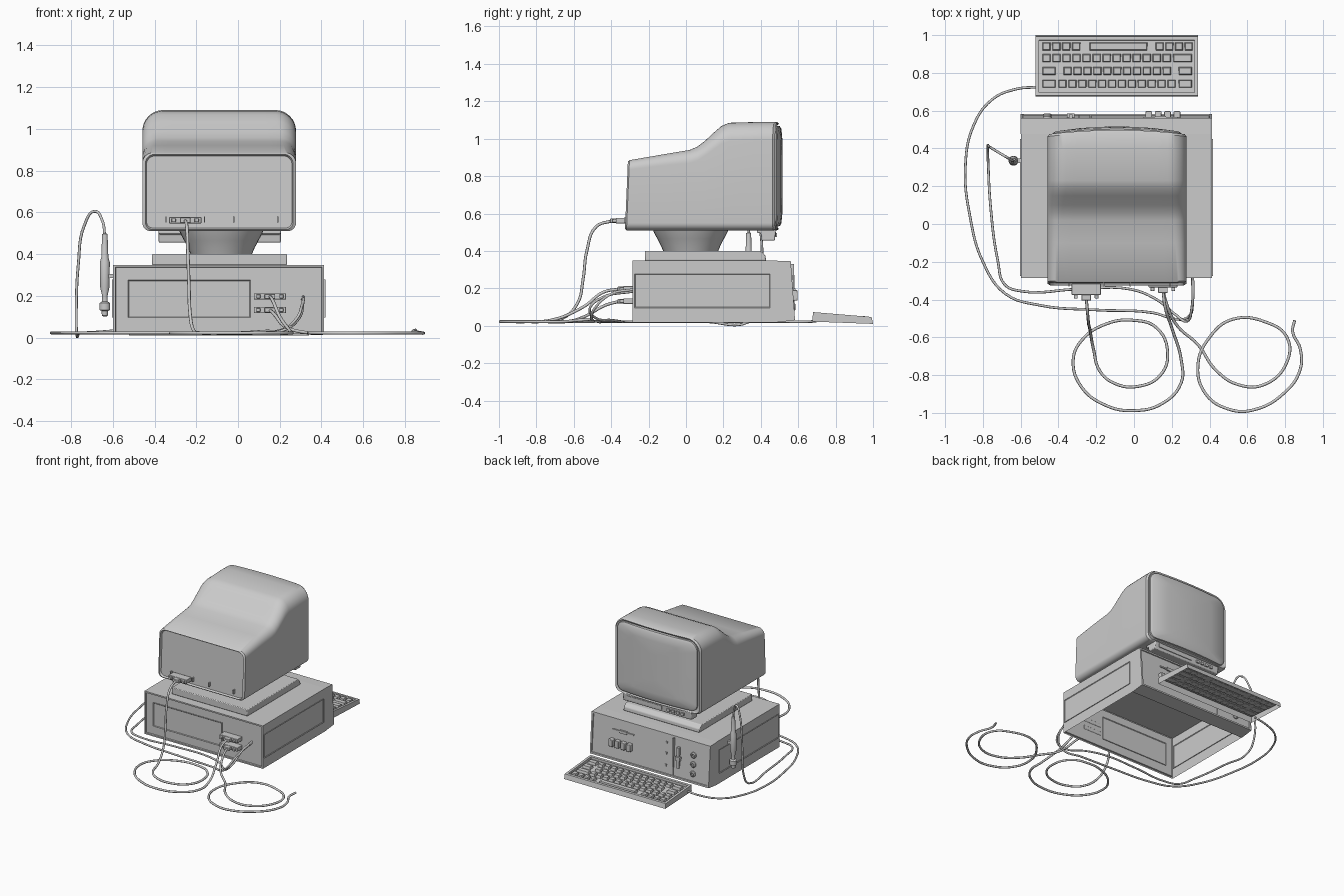
import bpy, bmesh
from math import sin, cos, pi, radians

if "Cube" in bpy.data.objects:
    bpy.data.objects.remove(bpy.data.objects["Cube"])


def finish(name, bm, bevel=0, normals=True):
    if normals:
        bmesh.ops.recalc_face_normals(bm, faces=bm.faces)
    me = bpy.data.meshes.new(name)
    bm.to_mesh(me)
    bm.free()
    me.shade_smooth()
    me.set_sharp_from_angle(angle=radians(32))
    ob = bpy.data.objects.new(name, me)
    bpy.context.collection.objects.link(ob)
    if bevel:
        m = ob.modifiers.new("bevel", 'BEVEL')
        m.width, m.segments = bevel, 2
    return ob


def add_box(bm, x0, x1, y0, y1, z0, z1, taper=0):
    v = [bm.verts.new(p) for p in (
        (x0, y0, z0), (x1, y0, z0), (x1, y1, z0), (x0, y1, z0),
        (x0 + taper, y0 + taper, z1), (x1 - taper, y0 + taper, z1),
        (x1 - taper, y1 - taper, z1), (x0 + taper, y1 - taper, z1))]
    ids = ((0, 3, 2, 1), (4, 5, 6, 7), (0, 1, 5, 4), (1, 2, 6, 5), (2, 3, 7, 6), (3, 0, 4, 7))
    return [bm.faces.new([v[i] for i in f]) for f in ids]


def box(name, *b, bevel=0, taper=0):
    bm = bmesh.new()
    add_box(bm, *b, taper=taper)
    return finish(name, bm, bevel)


def prism(bm, profile, x0, x1):
    """Extrude a yz outline along x."""
    a = [bm.verts.new((x0, y, z)) for y, z in profile]
    b = [bm.verts.new((x1, y, z)) for y, z in profile]
    n = len(a)
    fs = [bm.faces.new((a[i], a[(i + 1) % n], b[(i + 1) % n], b[i])) for i in range(n)]
    bm.faces.new(a)
    bm.faces.new(b[::-1])
    bmesh.ops.recalc_face_normals(bm, faces=bm.faces)
    return fs


def loft(bm, rings):
    vs = [[bm.verts.new(p) for p in r] for r in rings]
    n = len(vs[0])
    for a, b in zip(vs, vs[1:]):
        for i in range(n):
            bm.faces.new((a[i], a[(i + 1) % n], b[(i + 1) % n], b[i]))
    bm.faces.new(vs[0])
    bm.faces.new(vs[-1][::-1])


def lathe(name, profile, x, y, n=28):
    bm = bmesh.new()
    loft(bm, [[(x + r * cos(2 * pi * i / n), y + r * sin(2 * pi * i / n), z)
               for i in range(n)] for r, z in profile])
    return finish(name, bm)


CX, HW = -0.09, 0.368          # monitor centre and half width


def ring(y, hw, z0, z1, rt, rb, bulge=0, shear=0):
    """Rounded rectangle at depth y, bowed towards +y in the middle."""
    pts = []
    for sx, sz, a0, r in ((1, 1, 0, rt), (-1, 1, 90, rt), (-1, -1, 180, rb), (1, -1, 270, rb)):
        cx, cz = sx * (hw - r), (z1 if sz > 0 else z0) - sz * r
        for k in range(9):
            a = radians(a0 + k * 11.25)
            pts.append((cx + r * cos(a), cz + r * sin(a)))
        if sz != 0 and sx == sz:          # extra points along top and bottom edges
            pts += [(cx - sx * 2 * (hw - r) * k / 10, cz + sz * r) for k in range(1, 10)]
    return [(CX + x, y + bulge * (1 - (x / HW) ** 2) + shear * (z - z0), z) for x, z in pts]


# monitor housing
rings = [ring(-.312, HW - .02, .525, .87, .04, .03, shear=.042),
         ring(-.326, HW - .014, .518, .878, .045, .035, shear=.042)]
for y, z1, r in ((-.318, .885, .05), (-.1, .92, .06), (.02, .94, .07), (.06, .957, .075),
                 (.1, .987, .08), (.15, 1.034, .09), (.19, 1.068, .095), (.23, 1.085, .1), (.4, 1.09, .1)):
    rings.append(ring(y, HW, .51, z1, r, .04, shear=.042 if y < -.3 else 0))
rings += [ring(.463, HW, .51, 1.09, .1, .04, .022), ring(.475, HW - .01, .517, 1.083, .095, .04, .022),
          ring(.468, HW - .022, .527, 1.072, .085, .04, .022)]
bm = bmesh.new()
loft(bm, rings)
finish("monitor_housing", bm)

# bowed screen
bm = bmesh.new()
loft(bm, [ring(.455, .343, .53, 1.07, .07, .05, .025), ring(.477, .34, .533, 1.067, .07, .05, .025),
          ring(.485, .325, .548, 1.052, .06, .045, .025), ring(.488, .2, .6, 1.0, .04, .03, .027),
          ring(.489, .06, .7, .9, .02, .02, .027)])
finish("screen", bm)

# control strip under the screen
bm = bmesh.new()
prism(bm, [(.38, .515), (.38, .495), (.4, .495), (.405, .455), (.475, .455), (.48, .515)], -.38, .205)
finish("control_strip", bm, .006)
bm = bmesh.new()
add_box(bm, -.13, .17, .475, .482, .475, .5)
for i in range(4):
    add_box(bm, -.2 - i * .04, -.175 - i * .04, .475, .487, .475, .495)
finish("control_buttons", bm)

# vents on the monitor rear
bm = bmesh.new()
for x in (-.345, -.16, -.02, .19):
    add_box(bm, x - .003, x + .003, -.332, -.31, .55, .58)
finish("monitor_rear_slots", bm)

# swivel stand
lathe("swivel_neck", [(.145, .395), (.16, .43), (.178, .465), (.192, .49), (.203, .515)], -.08, .025, 36)
bm = bmesh.new()
prism(bm, [(-.22, .348), (-.22, .4), (.4, .4), (.425, .375), (.428, .348)], -.412, .235)
finish("stand_plate", bm, .005)

# hollow case, open underneath, with recessed rear
bm = bmesh.new()
f = add_box(bm, -.598, .413, -.287, .476, .017, .348)
bmesh.ops.recalc_face_normals(bm, faces=bm.faces)
bmesh.ops.inset_individual(bm, faces=[f[2]], thickness=.015, depth=0)
bmesh.ops.inset_individual(bm, faces=[f[2]], thickness=.003, depth=-.01)
bmesh.ops.delete(bm, geom=[f[0]], context='FACES')
finish("case_shell", bm, normals=False)


def framed(name, *b, axis):
    """Thin panel whose two broad faces are inset."""
    bm = bmesh.new()
    fs = add_box(bm, *b)
    bmesh.ops.recalc_face_normals(bm, faces=bm.faces)
    bmesh.ops.inset_individual(bm, faces=[f for f in fs if abs(f.normal[axis]) > .9],
                               thickness=.006, depth=-.004)
    finish(name, bm)


framed("rear_panel", -.527, .06, -.284, -.272, .095, .275, axis=1)
for side, x in (("left", -.598), ("right", .413)):
    framed(side + "_side_panel", x - .005, x + .005, -.275, .45, .096, .277, axis=0)

# front bezel
bm = bmesh.new()
fs = prism(bm, [(.476, .017), (.583, .03), (.56, .345), (.476, .348)], -.6, .413)
bmesh.ops.inset_individual(bm, faces=[fs[1]], thickness=.018, depth=0)
bmesh.ops.inset_individual(bm, faces=[fs[1]], thickness=.003, depth=-.007)
finish("front_bezel", bm, normals=False)


def front_y(z):
    return .576 - .07 * (z - .03)


# front details: badge bar, push buttons, key switch, jacks
bm = bmesh.new()
for x0, x1, z0, z1, d in ((.05, .23, .252, .262, .007), (.11, .17, .246, .268, .01),
                          (-.295, -.288, .04, .33, .003), (-.345, -.325, .11, .27, .01),
                          (-.355, -.315, .17, .2, .018)):
    add_box(bm, x0, x1, front_y(z1) - .02, front_y(z0) + d, z0, z1)
for z in (.1, .19, .27):
    add_box(bm, -.235, -.222, .54, front_y(z) + .006, z, z + .014)
finish("front_trim", bm)
bm = bmesh.new()
for i in range(4):
    x = .06 + i * .05
    add_box(bm, x, x + .035, .55, .597, .135, .19)
finish("front_buttons", bm, .004)
for i, z in enumerate((.1, .17, .24)):
    k = lathe(f"front_jack_{i}", [(.022, -.02), (.022, .008), (.016, .014), (.01, .014), (.01, .004)], 0, 0, 20)
    k.location = (-.46, front_y(z), z)
    k.rotation_euler.x = -pi / 2

# keyboard shell, open underneath
KX0, KX1, KY0, KY1 = -.522, .34, .675, 1.0


def key_z(y):
    return .073 - (y - KY0) * .08


bm = bmesh.new()
fs = prism(bm, [(KY0, .022), (KY0 + .004, .073), (KY1 - .008, .047), (KY1, .01)], KX0, KX1)
bmesh.ops.inset_individual(bm, faces=[fs[1]], thickness=.026, depth=0)
bmesh.ops.inset_individual(bm, faces=[fs[1]], thickness=.002, depth=-.018)
bmesh.ops.delete(bm, geom=[fs[3]], context='FACES')
finish("keyboard_shell", bm, normals=False)

# keys: per row, y then (start, end, count)
bm = bmesh.new()
for y, groups in ((.94, ((-.49, -.28, 4), (-.24, .075, 1), (.11, .315, 4))),
                  (.878, ((-.49, .2, 13), (.203, .312, 1))),
                  (.81, ((-.49, -.41, 1), (-.378, .2, 11), (.232, .312, 1))),
                  (.742, ((-.49, -.41, 1), (-.405, .225, 12), (.232, .312, 1)))):
    for a, b, n in groups:
        w = (b - a) / n
        for i in range(n):
            add_box(bm, a + i * w + .004, a + (i + 1) * w - .004, y - .022, y + .022,
                    key_z(y) - .022, key_z(y) - .001, taper=.005)
finish("keys", bm)

# hanging probe and its holder
lathe("probe", [(.007, .1), (.014, .105), (.016, .128), (.026, .132), (.026, .165), (.014, .172), (.013, .2),
                (.022, .24), (.024, .36), (.017, .385), (.013, .495), (.006, .5)], -.638, .335)
box("probe_holder", -.635, -.597, .322, .348, .285, .305)


# plugs
def plug(name, x, y, z):
    bm = bmesh.new()
    add_box(bm, x - .077, x + .077, y - .055, y + .005, z - .015, z + .015)
    for dx in (-.055, .055):
        add_box(bm, x + dx - .01, x + dx + .01, y - .075, y - .05, z - .009, z + .009)
    add_box(bm, x - .025, x + .025, y - .085, y - .05, z - .012, z + .012)
    finish(name, bm, .003)


plug("monitor_plug", -.253, -.32, .562)
plug("upper_case_plug", .153, -.28, .197)
plug("lower_case_plug", .153, -.28, .132)


# cables
def cable(name, pts, r=.008):
    cu = bpy.data.curves.new(name, 'CURVE')
    cu.dimensions = '3D'
    cu.bevel_depth, cu.bevel_resolution, cu.resolution_u = r, 2, 6
    cu.use_fill_caps = True
    s = cu.splines.new('BEZIER')
    s.bezier_points.add(len(pts) - 1)
    for b, p in zip(s.bezier_points, pts):
        b.co = p if len(p) == 3 else (*p, .022)
        b.handle_left_type = b.handle_right_type = 'AUTO'
    bpy.context.collection.objects.link(bpy.data.objects.new(name, cu))


cable("keyboard_cable", [(-.51, .725, .04), (-.62, .715, .03), (-.75, .66), (-.85, .52), (-.893, .3),
      (-.87, .05), (-.8, -.2), (-.68, -.37), (-.5, -.43), (-.2, -.455), (.1, -.47), (.23, -.505, .04),
      (.29, -.49, .09), (.312, -.4, .17), (.312, -.275, .195)], .007)
cable("probe_cable", [(-.638, .335, .49), (-.65, .34, .56), (-.685, .36, .605), (-.735, .39, .54),
      (-.765, .408, .35), (-.775, .4, .1), (-.773, .34), (-.76, .1), (-.72, -.2), (-.685, -.32), (-.6, -.355),
      (-.3, -.345), (-.02, -.345), (.12, -.4, .03), (.22, -.48, .04), (.28, -.515, .09), (.305, -.45, .15),
      (.31, -.275, .185)], .007)
cable("monitor_cable", [(-.253, -.39, .562), (-.245, -.48, .53), (-.24, -.53, .4), (-.235, -.55, .25),
      (-.23, -.58, .12), (-.215, -.66, .04), (-.18, -.78), (-.1, -.845), (.02, -.86), (.14, -.8), (.178, -.68),
      (.12, -.55), (0, -.51), (-.15, -.53), (-.28, -.62), (-.322, -.72), (-.28, -.86), (-.15, -.96), (0, -.988),
      (.15, -.95), (.25, -.84), (.25, -.72, .03), (.2, -.55, .1), (.165, -.44, .18), (.153, -.35, .197)])
cable("power_cable", [(.153, -.35, .132), (.175, -.43, .11), (.23, -.54, .05), (.34, -.64), (.43, -.77), (.55, -.85),
      (.69, -.85), (.81, -.73), (.81, -.6), (.7, -.52), (.52, -.505), (.4, -.6), (.338, -.75), (.38, -.9), (.5, -.98),
      (.63, -.985), (.8, -.89), (.88, -.77), (.88, -.66), (.84, -.57, .03), (.85, -.51, .035)])
